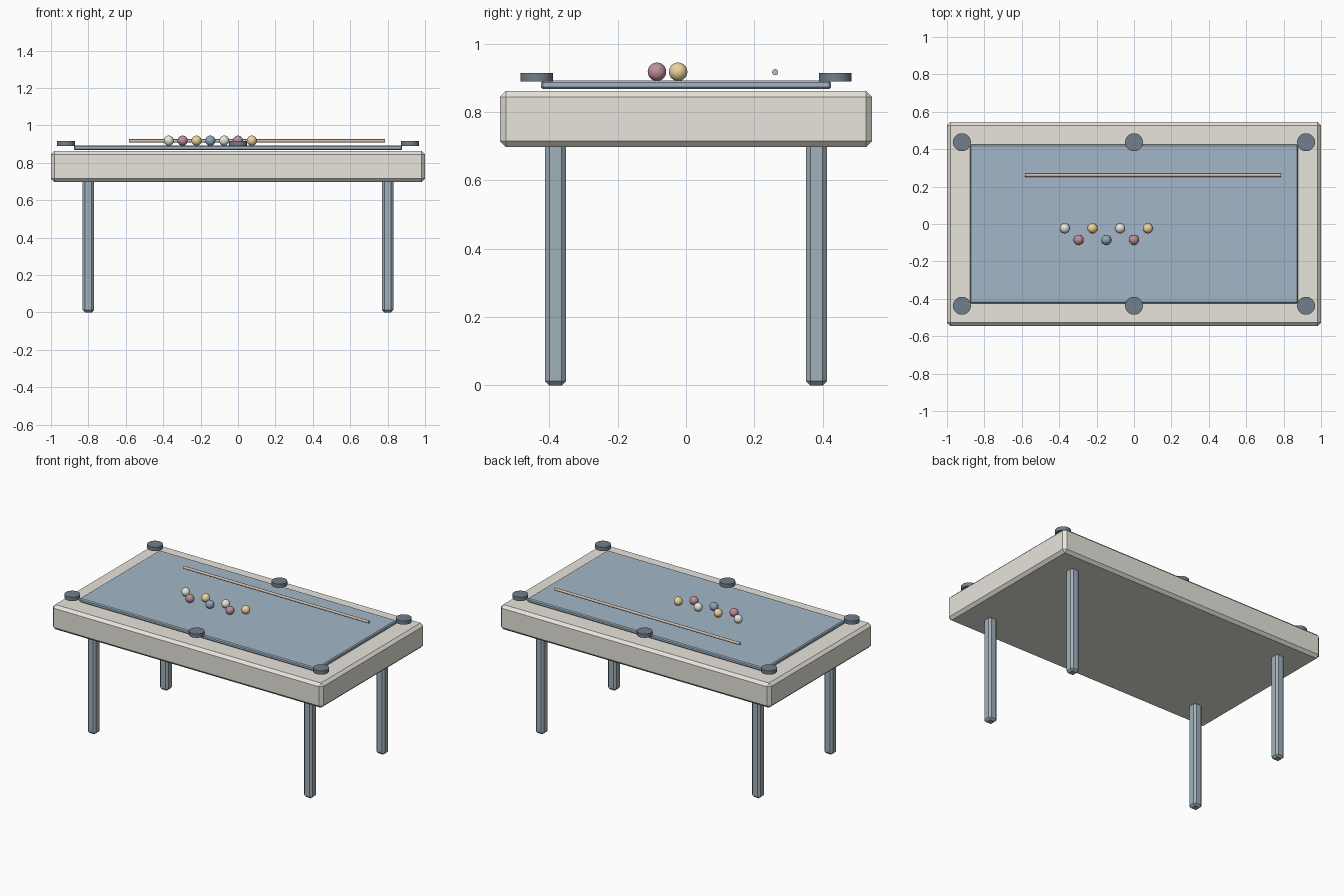
import bpy

if "Cube" in bpy.data.objects:
    bpy.data.objects.remove(bpy.data.objects["Cube"])

COLORS = {
    "cream": (0.80, 0.78, 0.71, 1), "slate": (0.36, 0.44, 0.50, 1),
    "felt": (0.36, 0.47, 0.57, 1), "dark": (0.17, 0.21, 0.26, 1),
    "ivory": (0.80, 0.78, 0.73, 1), "red": (0.52, 0.28, 0.32, 1),
    "gold": (0.85, 0.66, 0.33, 1), "blue": (0.28, 0.38, 0.48, 1),
    "wood": (0.62, 0.51, 0.42, 1),
}
MATS = {}
for key, rgba in COLORS.items():
    MATS[key] = bpy.data.materials.new(key)
    MATS[key].diffuse_color = rgba


def finish(name, color):
    ob = bpy.context.object
    ob.name = name
    ob.data.materials.append(MATS[color])
    return ob


def chamfer_box(name, size, loc, bevel, color):
    bpy.ops.mesh.primitive_cube_add(size=1, location=loc)
    ob = finish(name, color)
    ob.scale = size
    bpy.ops.object.transform_apply(location=False, rotation=False, scale=True)
    mod = ob.modifiers.new("chamfer", "BEVEL")
    mod.width = bevel
    mod.segments = 1
    return ob


def cylinder(name, r, depth, loc, color, rot=(0, 0, 0), sides=24):
    bpy.ops.mesh.primitive_cylinder_add(vertices=sides, radius=r, depth=depth,
                                        location=loc, rotation=rot)
    ob = finish(name, color)
    bpy.ops.object.shade_smooth_by_angle()
    return ob


# Table body and raised playing surface
chamfer_box("table_body", (2.0, 1.09, 0.165), (0, 0, 0.78), 0.018, "cream")
chamfer_box("felt_bed", (1.756, 0.848, 0.025), (0, 0, 0.8795), 0.006, "felt")

# Chamfered legs
for sx, xn in ((-1, "left"), (1, "right")):
    for sy, yn in ((-1, "front"), (1, "back")):
        chamfer_box(f"{yn}_{xn}_leg", (0.062, 0.062, 0.72),
                    (sx * 0.80, sy * 0.382, 0.36), 0.013, "slate")

# Six pocket discs
for x, xn in ((-0.92, "left"), (0, "middle"), (0.92, "right")):
    for sy, yn in ((-1, "front"), (1, "back")):
        cylinder(f"{yn}_{xn}_pocket", 0.048, 0.025,
                 (x, sy * 0.437, 0.9025), "dark")

# Zigzag row of balls
row = ("ivory", "red", "gold", "blue", "ivory", "red", "gold")
for i, color in enumerate(row):
    y = -0.085 if i % 2 else -0.023
    bpy.ops.mesh.primitive_uv_sphere_add(segments=24, ring_count=14, radius=0.027,
                                         location=(-0.37 + 0.074 * i, y, 0.918))
    finish(f"ball_{i + 1}", color)
    bpy.ops.object.shade_smooth()

# Cue stick
cylinder("cue_stick", 0.009, 1.37, (0.102, 0.261, 0.917), "wood",
         rot=(0, 1.5707963, 0), sides=12)

for m in bpy.data.materials:
    if m.users and not m.is_grease_pencil:
        m.use_nodes = True
        m.node_tree.nodes["Principled BSDF"].inputs["Base Color"].default_value = m.diffuse_color
